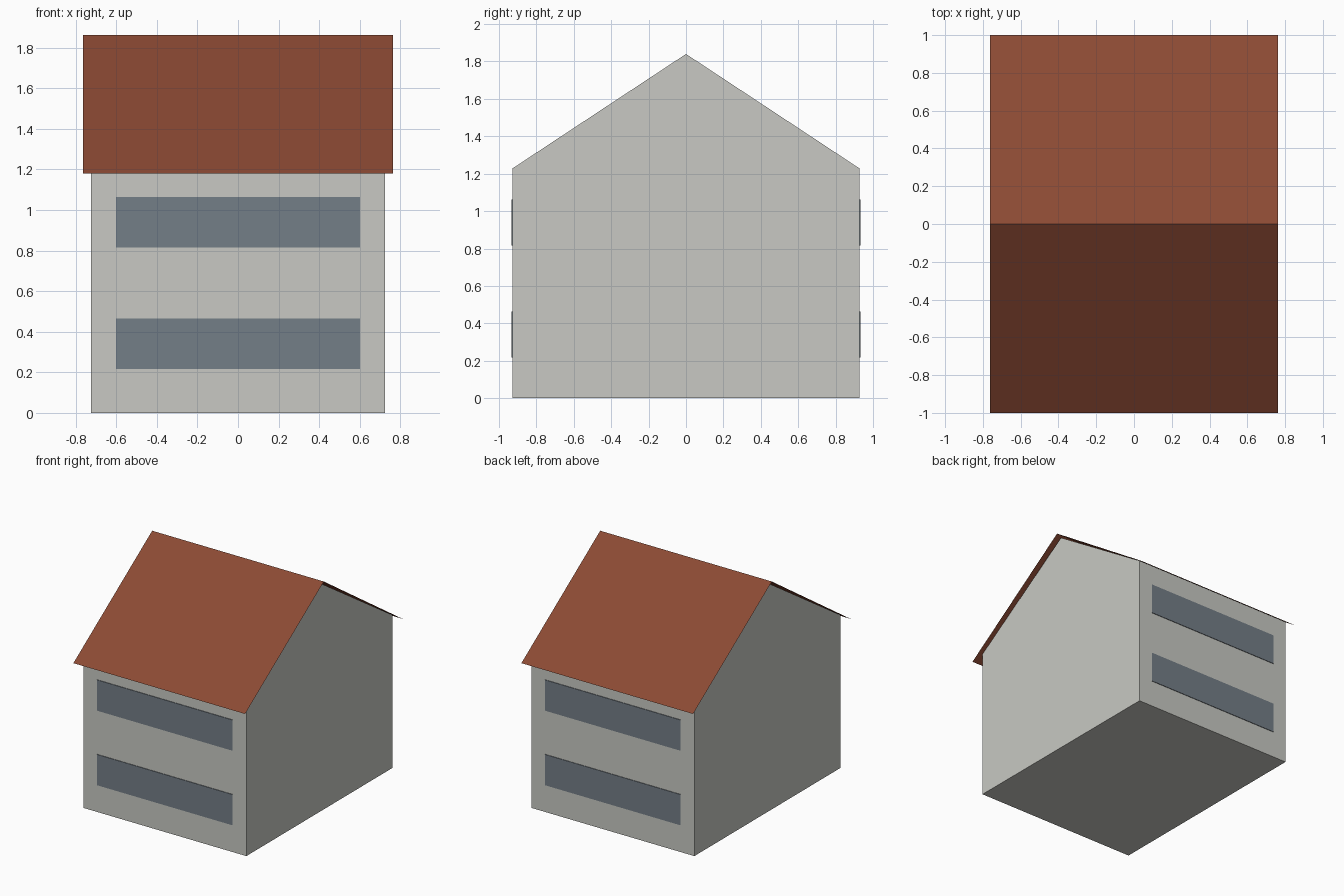
import bpy
import bmesh

cube = bpy.data.objects.get("Cube")
if cube:
    bpy.data.objects.remove(cube, do_unlink=True)


def linear(c):
    c /= 255
    return c / 12.92 if c <= 0.04045 else ((c + 0.055) / 1.055) ** 2.4


def material(name, *rgb):
    mat = bpy.data.materials.new(name)
    colour = [linear(c) for c in rgb] + [1]
    mat.use_nodes = True
    mat.diffuse_color = colour
    mat.node_tree.nodes["Principled BSDF"].inputs["Base Color"].default_value = colour
    return mat


def extrude_x(name, profile, half_width, mat, closed=True):
    """Sweep a (y, z) profile across x; an open profile gives a thin sheet."""
    bm = bmesh.new()
    left, right = [[bm.verts.new((x, y, z)) for y, z in profile]
                   for x in (-half_width, half_width)]
    count = len(profile)
    for i in range(count if closed else count - 1):
        j = (i + 1) % count
        bm.faces.new((left[i], left[j], right[j], right[i]))
    if closed:
        bm.faces.new(left)
        bm.faces.new(right[::-1])
        bmesh.ops.recalc_face_normals(bm, faces=bm.faces)
    mesh = bpy.data.meshes.new(name)
    bm.to_mesh(mesh)
    bm.free()
    mesh.materials.append(mat)
    obj = bpy.data.objects.new(name, mesh)
    bpy.context.collection.objects.link(obj)
    return obj


plaster = material("pale grey plaster", 200, 201, 195)
tile = material("red brown tile", 140, 74, 52)
glass = material("blue grey glass", 116, 126, 135)

WALL_Y = 0.928

# Walls with gable ends
extrude_x("walls", [(-WALL_Y, 0), (WALL_Y, 0), (WALL_Y, 1.228),
                    (0, 1.84), (-WALL_Y, 1.228)], 0.724, plaster)

# Overhanging roof sheet
extrude_x("roof", [(1, 1.18), (0, 1.862), (-1, 1.18)], 0.763, tile, closed=False)

# Window bands on the front and back, one per storey
for side, y in (("front", -WALL_Y), ("back", WALL_Y)):
    outer = y * 1.005
    for storey, low in (("lower", 0.217), ("upper", 0.816)):
        high = low + 0.247
        extrude_x(f"{side}_{storey}_window",
                  [(y, low), (outer, low), (outer, high), (y, high)], 0.602, glass)
